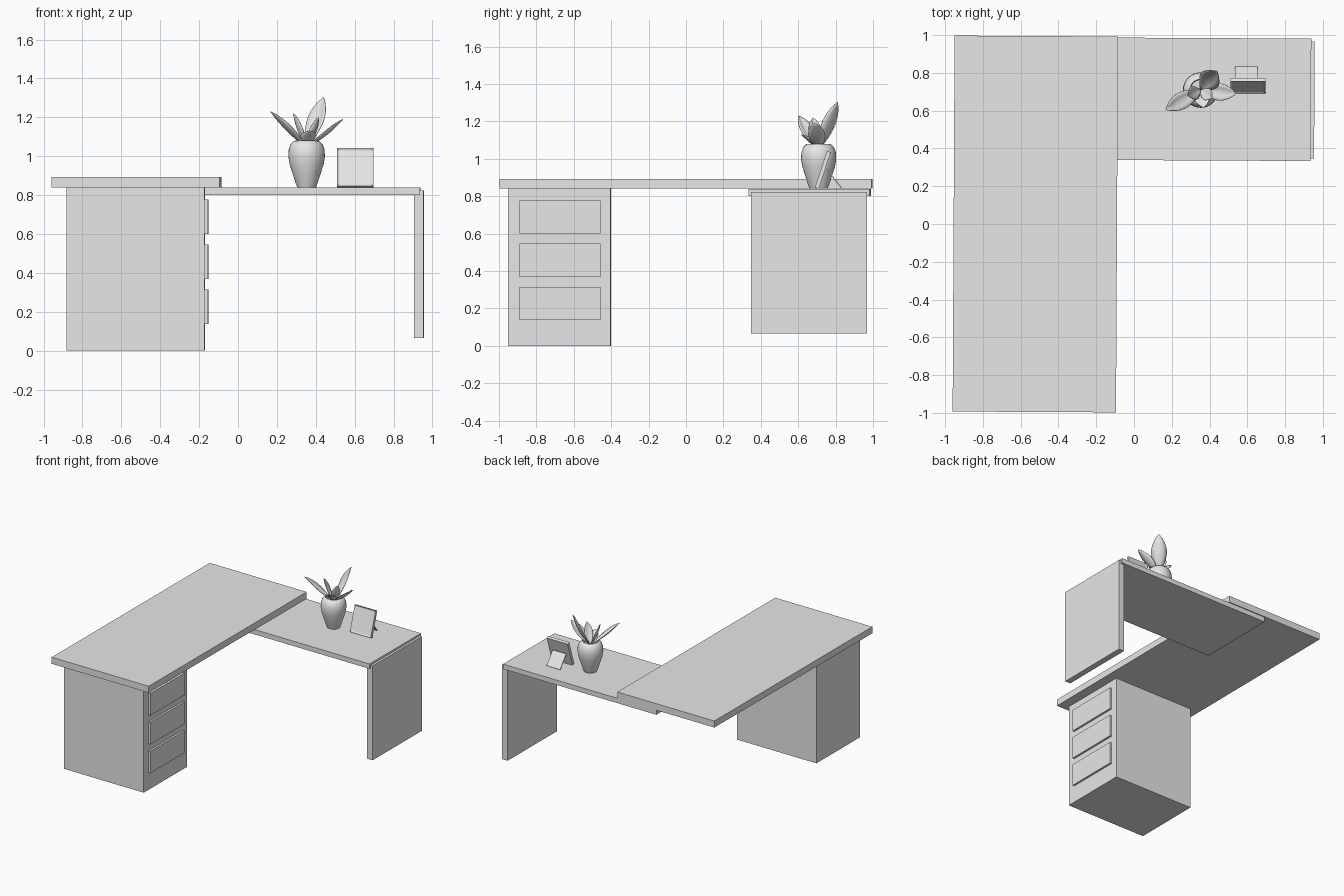
import bpy, bmesh, math
from mathutils import Vector, Matrix

cube = bpy.data.objects.get("Cube")
if cube:
    bpy.data.objects.remove(cube, do_unlink=True)

grey = bpy.data.materials.new("light grey")
grey.use_nodes = True
GREY = (0.8, 0.8, 0.8, 1)
grey.diffuse_color = GREY
grey.node_tree.nodes["Principled BSDF"].inputs["Base Color"].default_value = GREY
SKEW = Matrix.Rotation(math.radians(-0.3), 4, 'Z')  # the desk stands slightly askew


def finish(name, bm, smooth=False):
    bmesh.ops.recalc_face_normals(bm, faces=bm.faces[:])
    mesh = bpy.data.meshes.new(name)
    bm.to_mesh(mesh)
    bm.free()
    mesh.materials.append(grey)
    for p in mesh.polygons:
        p.use_smooth = smooth
    obj = bpy.data.objects.new(name, mesh)
    bpy.context.collection.objects.link(obj)
    return obj


def box_mesh(size):
    bm = bmesh.new()
    bmesh.ops.create_cube(bm, size=1)
    bmesh.ops.scale(bm, vec=size, verts=bm.verts[:])
    return bm


def box(name, low, high):
    low, high = Vector(low), Vector(high)
    obj = finish(name, box_mesh(high - low))
    obj.matrix_world = Matrix.Translation((low + high) / 2) @ SKEW
    return obj


# Desk tops, cabinet and end panel
box("main_top", (-0.955, -0.995, 0.84), (-0.09, 0.995, 0.893))
box("return_top", (-0.43, 0.337, 0.80), (0.937, 0.985, 0.839))
box("end_panel", (0.907, 0.347, 0.065), (0.955, 0.967, 0.823))
box("drawer_cabinet", (-0.88, -0.95, 0), (-0.17, -0.402, 0.84))

# Drawer fronts
for i in range(3):
    z = 0.137 + i * 0.232
    box("drawer_front_%d" % (i + 1), (-0.18, -0.89, z), (-0.154, -0.458, z + 0.177))

# Vase: lathed profile with an open neck
profile = [(0, 0.84), (0.048, 0.84), (0.056, 0.86), (0.072, 0.91), (0.088, 0.96),
           (0.094, 1.0), (0.092, 1.035), (0.082, 1.062), (0.066, 1.078),
           (0.058, 1.08), (0.054, 1.072), (0.06, 1.045), (0, 1.04)]
CENTRE = Vector((0.353, 0.709, 0))
bm = bmesh.new()
ring = [bm.verts.new((r, 0, z)) for r, z in profile]
edges = [bm.edges.new(pair) for pair in zip(ring, ring[1:])]
bmesh.ops.spin(bm, geom=ring + edges, cent=(0, 0, 0), axis=(0, 0, 1),
               angle=math.tau, steps=32, use_merge=True)
bmesh.ops.remove_doubles(bm, verts=bm.verts[:], dist=0.0005)
vase = finish("vase", bm, True)
vase.location = CENTRE
vase.select_set(True)
bpy.context.view_layer.objects.active = vase
bpy.ops.object.shade_smooth_by_angle(angle=math.radians(50))


# Leaves: folded, gently arched blades
def leaf(name, tip, width, arch):
    start = CENTRE + Vector((0, 0, 1.045))
    tip = Vector(tip)
    along = tip - start
    side = along.cross(Vector((0, 0, 1))).normalized()
    up = side.cross(along).normalized()
    bm = bmesh.new()
    rows, n = [], 10
    for i in range(n + 1):
        t = i / n
        half = 0.003 + width / 2 * math.sin(math.pi * t ** 1.15) ** 0.9 if i < n else 0.001
        mid = start + along * t - up * arch * math.sin(math.pi * t)
        rows.append([bm.verts.new(mid + side * half * s + up * half * 0.4 * abs(s))
                     for s in (-1, -0.5, 0, 0.5, 1)])
    for a, b in zip(rows, rows[1:]):
        for j in range(4):
            bm.faces.new((a[j], a[j + 1], b[j + 1], b[j]))
    obj = finish(name, bm, True)
    thick = obj.modifiers.new("thickness", 'SOLIDIFY')
    thick.thickness = 0.003
    thick.offset = 0


leaf("leaf_left", (0.167, 0.605, 1.23), 0.085, 0.012)
leaf("leaf_right", (0.54, 0.69, 1.19), 0.085, 0.012)
leaf("leaf_tall", (0.44, 0.81, 1.303), 0.11, 0.02)
leaf("leaf_upright", (0.285, 0.68, 1.22), 0.07, 0.012)
leaf("leaf_front", (0.37, 0.615, 1.13), 0.075, 0.0)
leaf("leaf_inner", (0.415, 0.665, 1.2), 0.06, 0.01)

# Picture frame: leaning slab with a recessed front
LEAN = Matrix.Rotation(math.radians(-18), 4, 'X')
bm = box_mesh((0.186, 0.022, 0.205))
front = [f for f in bm.faces if f.normal.y < -0.9]
bmesh.ops.inset_region(bm, faces=front, thickness=0.014)
bmesh.ops.translate(bm, vec=(0, 0.006, 0), verts=front[0].verts[:])
frame = finish("picture_frame", bm)
frame.matrix_world = Matrix.Translation((0.603, 0.732, 0.941)) @ LEAN

# Frame stand: thin plate sloping back from the frame
stand = finish("frame_stand", box_mesh((0.12, 0.006, 0.125)))
stand.matrix_world = Matrix.Translation((0.595, 0.793, 0.893)) @ Matrix.Rotation(
    math.radians(38), 4, 'X')
